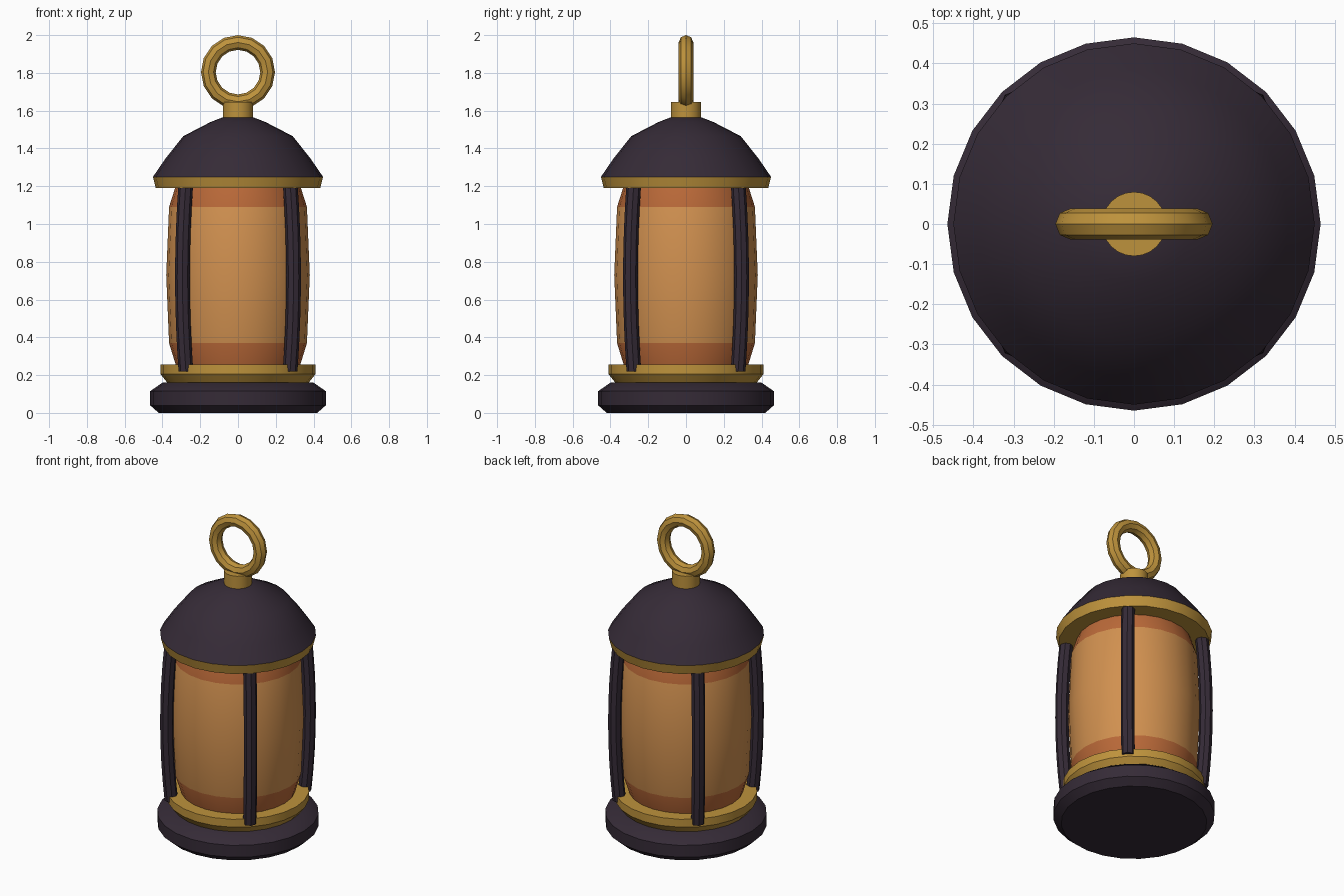
import bpy, bmesh, math
from mathutils import Vector

if "Cube" in bpy.data.objects:
    bpy.data.objects.remove(bpy.data.objects["Cube"])


def material(name, rgb):
    m = bpy.data.materials.new(name)
    m.diffuse_color = (*rgb, 1)
    m.use_nodes = True
    m.node_tree.nodes["Principled BSDF"].inputs["Base Color"].default_value = m.diffuse_color
    return m


DARK = material("dark plum metal", (0.036, 0.024, 0.038))
GOLD = material("aged gold", (0.515, 0.29, 0.045))
GLASS = material("amber glass", (0.64, 0.283, 0.08))
BAND = material("burnt orange", (0.49, 0.141, 0.04))


def finish(bm, name, mats, angle=35):
    bmesh.ops.recalc_face_normals(bm, faces=bm.faces)
    mesh = bpy.data.meshes.new(name)
    bm.to_mesh(mesh)
    bm.free()
    for m in mats:
        mesh.materials.append(m)
    ob = bpy.data.objects.new(name, mesh)
    bpy.context.collection.objects.link(ob)
    bpy.ops.object.select_all(action='DESELECT')
    ob.select_set(True)
    bpy.context.view_layer.objects.active = ob
    bpy.ops.object.shade_smooth_by_angle(angle=math.radians(angle))
    return ob


def loft(bm, rings):
    """Skin a list of equal vertex rings and cap both ends."""
    n = len(rings[0])
    loops = [[bm.verts.new(p) for p in r] for r in rings]
    for a, b in zip(loops, loops[1:]):
        for i in range(n):
            j = (i + 1) % n
            bm.faces.new((a[i], a[j], b[j], b[i]))
    bm.faces.new(loops[0][::-1])
    bm.faces.new(loops[-1])


def lathe(name, profile, mats, sides=24, angle=35):
    bm = bmesh.new()
    loft(bm, [[(r * math.cos(math.tau * i / sides), r * math.sin(math.tau * i / sides), z)
               for i in range(sides)] for r, z in profile])
    return finish(bm, name, mats, angle)


# Foot, collar, roof and knob
lathe("base", [(0.42, 0), (0.465, 0.04), (0.465, 0.115), (0.40, 0.16)], [DARK])
lathe("lower_collar", [(0.37, 0.155), (0.41, 0.205), (0.41, 0.255)], [GOLD])
lathe("roof_rim", [(0.435, 1.19), (0.45, 1.25)], [GOLD])
lathe("roof", [(0.45, 1.25), (0.385, 1.345), (0.29, 1.465), (0.145, 1.54), (0.075, 1.567)],
      [DARK])
lathe("knob", [(0.08, 1.55), (0.08, 1.645)], [GOLD])

# Barrel glass with darker bands at both ends
glass = lathe("glass", [(0.325, 0.24), (0.365, 0.37), (0.38, 0.73), (0.365, 1.09), (0.33, 1.20)],
              [GLASS, BAND])
for f in glass.data.polygons:
    if not 0.37 < f.center.z < 1.09:
        f.material_index = 1

# Four bowed guard bars on the diagonals
for k in range(4):
    a = math.radians(45 + 90 * k)
    out, side = Vector((math.cos(a), math.sin(a), 0)), Vector((-math.sin(a), math.cos(a), 0))
    rings = []
    for s in range(9):
        t = s / 8
        mid = out * (0.39 + 0.026 * (1 - (2 * t - 1) ** 2)) + Vector((0, 0, 0.22 + t))
        rings.append([mid + 0.039 * (out * math.cos(math.tau * i / 8) + side * math.sin(math.tau * i / 8))
                      for i in range(8)])
    bm = bmesh.new()
    loft(bm, rings)
    finish(bm, f"guard_bar_{k + 1}", [DARK], 30)

# Hanging ring
bpy.ops.mesh.primitive_torus_add(major_segments=16, minor_segments=8, major_radius=0.157,
                                 minor_radius=0.039, location=(0, 0, 1.804),
                                 rotation=(math.pi / 2, 0, 0))
ring = bpy.context.object
ring.name = "hanging_ring"
ring.data.materials.append(GOLD)
bpy.ops.object.shade_smooth_by_angle(angle=math.radians(35))
